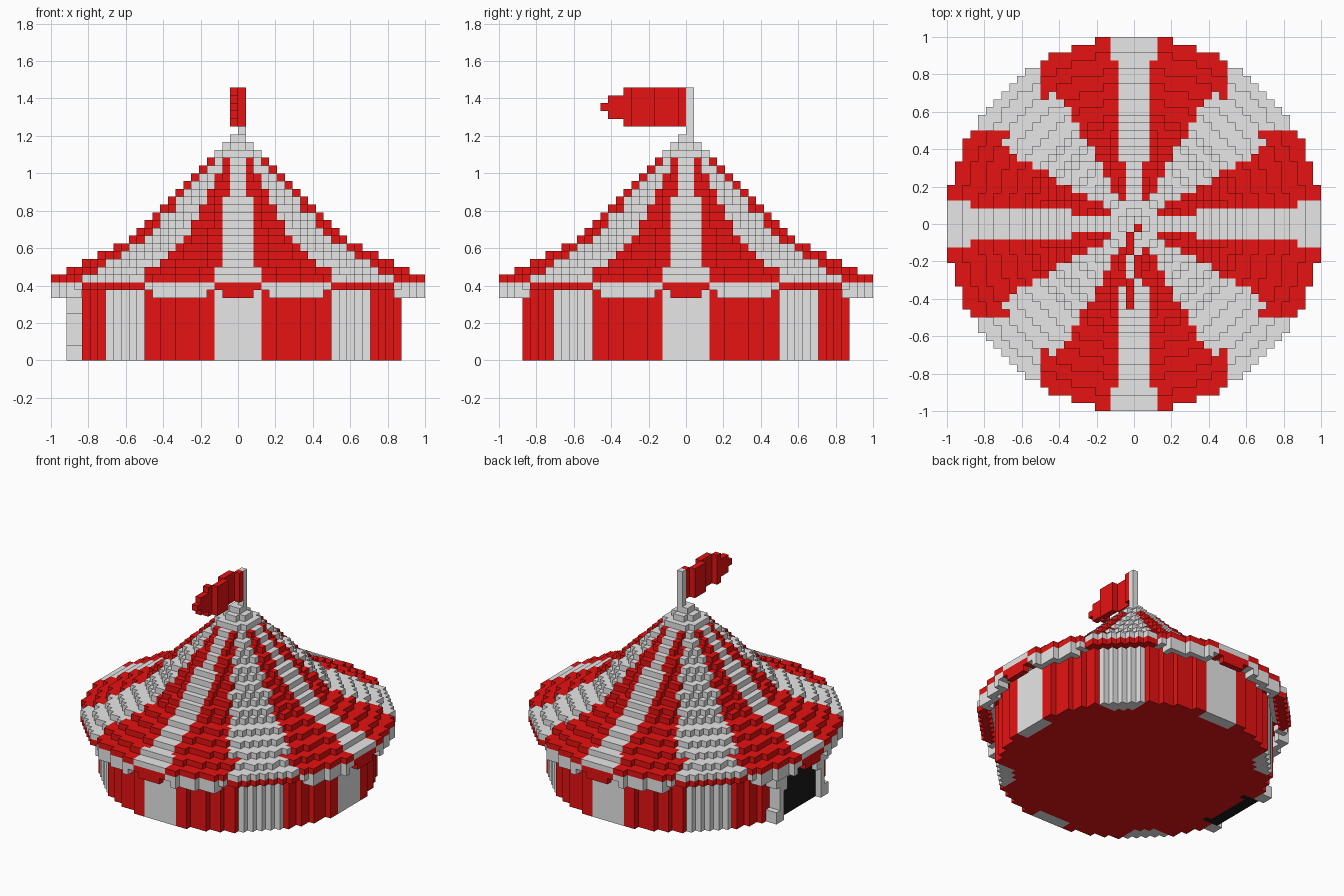
import bpy
import bmesh
import math

cube = bpy.data.objects.get("Cube")
if cube:
    bpy.data.objects.remove(cube, do_unlink=True)

V = 1 / 24  # edge length of one block


def material(name, rgb):
    m = bpy.data.materials.new(name)
    m.use_nodes = True
    col = (*rgb, 1)
    m.diffuse_color = col
    bsdf = next(n for n in m.node_tree.nodes if n.type == 'BSDF_PRINCIPLED')
    bsdf.inputs["Base Color"].default_value = col
    bsdf.inputs["Roughness"].default_value = 0.8
    return m


WHITE, RED, BLACK = 0, 1, 2
MATS = [material("canvas_white", (0.8, 0.8, 0.8)),
        material("canvas_red", (0.8, 0.006, 0.006)),
        material("doorway_black", (0.01, 0.01, 0.01))]


def build(name, cells):
    """Skin a {(x, y, z): colour} set of blocks, making outer faces only."""
    bm = bmesh.new()
    verts = {}

    def vert(p):
        if p not in verts:
            verts[p] = bm.verts.new([c * V for c in p])
        return verts[p]

    for cell, colour in cells.items():
        for axis in range(3):
            u, v = (axis + 1) % 3, (axis + 2) % 3
            for side in (0, 1):
                near = list(cell)
                near[axis] += 2 * side - 1
                if tuple(near) in cells:
                    continue
                quad = []
                for du, dv in ((0, 0), (1, 0), (1, 1), (0, 1)):
                    p = list(cell)
                    p[axis] += side
                    p[u] += du
                    p[v] += dv
                    quad.append(vert(tuple(p)))
                face = bm.faces.new(quad if side else quad[::-1])
                face.material_index = colour
    mesh = bpy.data.meshes.new(name)
    bm.to_mesh(mesh)
    bm.free()
    for m in MATS:
        mesh.materials.append(m)
    obj = bpy.data.objects.new(name, mesh)
    bpy.context.collection.objects.link(obj)
    return obj


def ring(outer, inner=0.0):
    """Blocks of a disc or ring: x, y, radius, distance to the nearer axis."""
    for x in range(-24, 24):
        for y in range(-24, 24):
            cx, cy = x + 0.5, y + 0.5
            r = math.hypot(cx, cy)
            if inner <= r < outer:
                yield x, y, r, min(abs(cx), abs(cy))


# Round wall with striped panels and a dark doorway on the right side
wall, doorway = {}, {}
for x, y, r, m in ring(21, 19):
    for z in range(10):
        if x < -18 and -5 <= y < 5 and z < 9:
            doorway[x, y, z] = BLACK
        else:
            wall[x, y, z] = RED if 3 < m < 12 else WHITE
build("wall", wall)
build("doorway", doorway)

# Floor
build("floor", {(x, y, 0): RED for x, y, r, m in ring(19)})

# Scalloped valance in opposite colours to the roof
valance = {}
for x, y, r, m in ring(24, 22.6):
    valance[x, y, 9] = WHITE if 3 < m < 12 else RED
    if m < 2:
        valance[x, y, 8] = RED
    elif 4 < m < 11:
        valance[x, y, 8] = WHITE
build("valance", valance)

# Stepped roof: shallow eaves, then a steep cone
roof = {}
radii = [24, 22, 20, 18, 16] + list(range(14, 0, -1))
for i, radius in enumerate(radii):
    z = 10 + i
    for x, y, r, m in ring(radius):
        band = 3 if r >= 21.5 else 2 if r > 8 else 1
        stripe = z < 26 and band < m < max(r * 0.5, band + 0.6)
        if r >= 20:
            stripe = band < m < 12
        roof[x, y, z] = RED if stripe else WHITE
build("roof", roof)

# Flagpole
build("flagpole", {(0, 0, z): WHITE for z in range(29, 35)})

# Waving flag with a tapered tip
flag = {}
for n in range(1, 12):
    x = 0 if n == 1 or 5 <= n <= 7 else -1
    trim = 0 if n <= 8 else 1 if n <= 10 else 2
    for z in range(30 + trim, 35 - trim):
        flag[x, -n, z] = RED
build("flag", flag)

# Tied-back door curtains, mirrored across the doorway
spans = [(5, 7), (5, 7), (5, 6), (5, 6), (5, 6), (4, 6), (4, 7), (3, 7), (3, 7)]
for name, mirrored in (("curtain_back", False), ("curtain_front", True)):
    curtain = {}
    for z, (a, b) in enumerate(spans):
        for y in range(a, b):
            yy = -y - 1 if mirrored else y
            curtain[-22, yy, z] = WHITE
            if y >= 5:
                curtain[-21, yy, z] = WHITE
    build(name, curtain)
